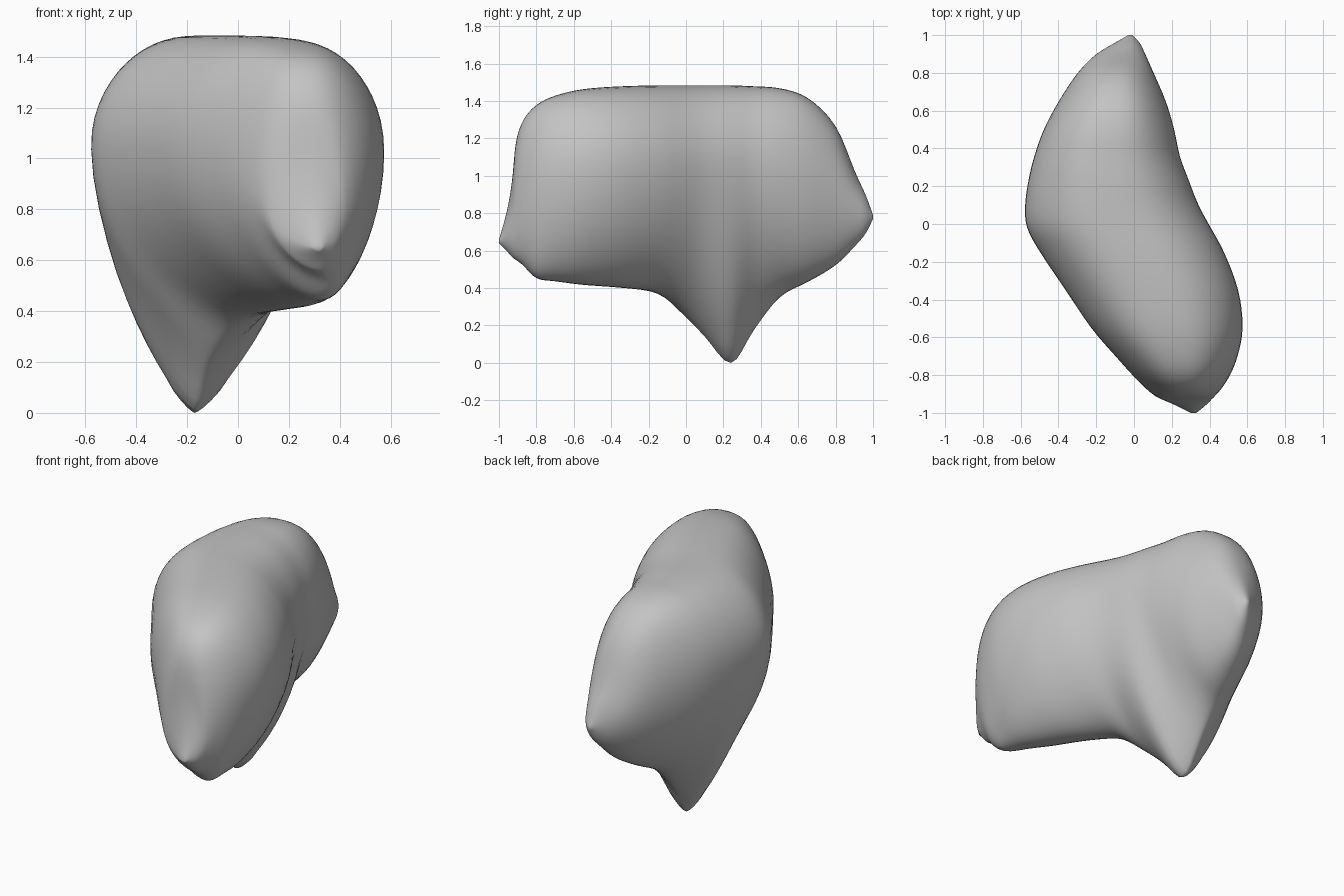
import bpy
import bmesh
import math

default = bpy.data.objects.get("Cube")
if default:
    bpy.data.objects.remove(default, do_unlink=True)

# Upright slices from front nub to back nub:
# y, x min, x max, top z, bottom z, x of the bottom edge, z of the widest part
SLICES = [(-1, .3, .33, .66, .64, .315, .65),
          (-.96, .22, .38, .8, .6, .32, .68),
          (-.93, .15, .41, .97, .565, .32, .74),
          (-.91, .11, .43, 1.18, .55, .325, .8),
          (-.87, .06, .465, 1.3, .52, .33, .88),
          (-.8, -.01, .51, 1.38, .45, .33, .95),
          (-.7, -.1, .55, 1.43, .435, .3, 1),
          (-.55, -.23, .578, 1.465, .415, .24, 1.03),
          (-.35, -.365, .555, 1.48, .4, .14, 1.05),
          (-.15, -.5, .48, 1.485, .37, 0, 1.05),
          (-.02, -.57, .41, 1.485, .26, -.09, 1.05),
          (.1, -.58, .345, 1.485, .14, -.14, 1.05),
          (.24, -.56, .29, 1.485, 0, -.17, 1.05),
          (.36, -.53, .245, 1.48, .17, -.18, 1.05),
          (.5, -.48, .215, 1.47, .35, -.17, 1.03),
          (.65, -.4, .17, 1.42, .43, -.13, .98),
          (.8, -.3, .105, 1.27, .52, -.09, .92),
          (.9, -.2, .06, 1.03, .62, -.06, .85),
          (.96, -.1, .03, .9, .69, -.035, .8),
          (1, -.03, -.01, .79, .77, -.02, .78)]
STEPS = 14


def ramp(value, low, high):
    return min(1, max(0, (value - low) / (high - low)))


def smooth_path(points, steps):
    """Catmull-Rom curve through tuples of any length."""
    last = len(points) - 1
    result = []
    for i in range(last):
        a, b, c, d = (points[min(last, max(0, i + k))] for k in (-1, 0, 1, 2))
        for s in range(steps):
            t = s / steps
            result.append(tuple(
                q + t / 2 * (r - p + t * (2 * p - 5 * q + 4 * r - u
                                          + t * (3 * (q - r) + u - p)))
                for p, q, r, u in zip(a, b, c, d)))
    result.append(points[-1])
    return result


def flank(start, end, power):
    """Rounded curve leaving start level and meeting end upright."""
    points = []
    for i in range(STEPS + 1):
        s = (i / STEPS) ** 2
        f = math.sin(math.pi / 2 * s) ** power
        points.append((start[0] + (end[0] - start[0]) * f,
                       start[1] + (end[1] - start[1]) * s))
    return points


def section(y, x0, x1, top, bottom, edge, wide):
    root = 1 - ramp(bottom, .2, .42)              # root flanks are straighter
    crown = .47 - .1 * ramp(top, 1, 1.45)         # middle of the top is flatter
    base, peak = (edge, bottom), ((x0 + x1) / 2, top)
    right, left = (x1, wide), (x0, wide)
    ring = flank(base, right, .45 + .3 * root)[:-1]
    ring += flank(peak, right, crown)[:0:-1]
    ring += flank(peak, left, crown)[:-1]
    ring += flank(base, left, .57 + .18 * root)[:0:-1]
    return [(x, y, z) for x, z in ring]


# Loft the body through all slices and close both nubs
bm = bmesh.new()
rings = [[bm.verts.new(p) for p in section(*values)]
         for values in smooth_path(SLICES, 4)]
for front, back in zip(rings, rings[1:]):
    for i in range(len(front)):
        j = (i + 1) % len(front)
        bm.faces.new((front[i], front[j], back[j], back[i]))
for ring in (rings[0], rings[-1]):
    bm.faces.new(ring)

# Soften the loft, keeping the nubs and root tip
inner = [v for ring in rings[2:-2] for v in ring if v.co.z > .12]
for _ in range(3):
    bmesh.ops.smooth_vert(bm, verts=inner, factor=.4,
                          use_axis_x=True, use_axis_y=True, use_axis_z=True)
bmesh.ops.recalc_face_normals(bm, faces=bm.faces)
mesh = bpy.data.meshes.new("rooted_body")
bm.to_mesh(mesh)
bm.free()
for face in mesh.polygons:
    face.use_smooth = True

# Plain grey material
grey = bpy.data.materials.new("light_grey")
grey.use_nodes = True
colour = (.55, .55, .55, 1)
grey.diffuse_color = colour
grey.node_tree.nodes["Principled BSDF"].inputs["Base Color"].default_value = colour
mesh.materials.append(grey)

body = bpy.data.objects.new("rooted_body", mesh)
bpy.context.collection.objects.link(body)
